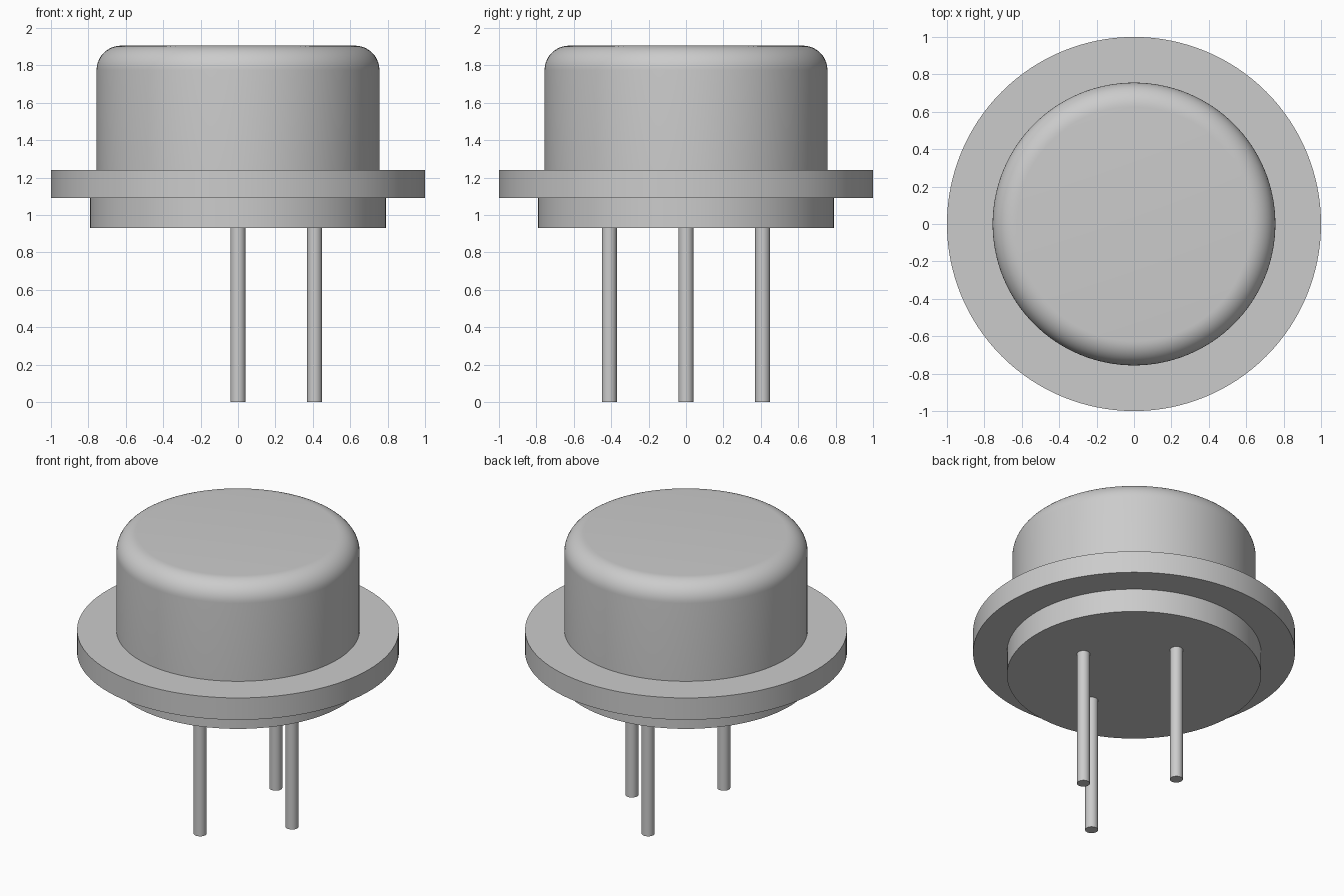
import bpy
import bmesh
from math import sin, cos, pi, radians

cube = bpy.data.objects.get("Cube")
if cube:
    bpy.data.objects.remove(cube)

metal = bpy.data.materials.new("grey metal")
metal.use_nodes = True
GREY = (0.6, 0.6, 0.6, 1)
metal.diffuse_color = GREY
metal.node_tree.nodes["Principled BSDF"].inputs["Base Color"].default_value = GREY


def lathe(name, profile, segments, location=(0, 0, 0)):
    """Spin an (r, z) profile, whose ends lie on the axis, into a closed solid."""
    bm = bmesh.new()
    verts = [bm.verts.new((r, 0, z)) for r, z in profile]
    edges = [bm.edges.new(pair) for pair in zip(verts, verts[1:])]
    bmesh.ops.spin(bm, geom=verts + edges, cent=(0, 0, 0), axis=(0, 0, 1),
                   angle=2 * pi, steps=segments, use_duplicate=False)
    bmesh.ops.remove_doubles(bm, verts=bm.verts, dist=0.0001)
    bmesh.ops.recalc_face_normals(bm, faces=bm.faces)
    mesh = bpy.data.meshes.new(name)
    bm.to_mesh(mesh)
    bm.free()
    mesh.materials.append(metal)
    obj = bpy.data.objects.new(name, mesh)
    bpy.context.collection.objects.link(obj)
    obj.location = location
    bpy.ops.object.select_all(action="DESELECT")
    obj.select_set(True)
    bpy.context.view_layer.objects.active = obj
    bpy.ops.object.shade_smooth_by_angle(angle=radians(30))
    return obj


# Header: wide flange with a narrower round base below it
BASE_Z, FLANGE_Z, CAP_Z = 0.93, 1.09, 1.24
lathe("header_flange", [(0, BASE_Z), (0.79, BASE_Z), (0.79, FLANGE_Z),
                        (1, FLANGE_Z), (1, CAP_Z), (0, CAP_Z)], 128)

# Cap: cylinder with a rounded shoulder
RADIUS, TOP, FILLET = 0.756, 1.905, 0.13
shoulder = [(RADIUS - FILLET + FILLET * cos(a), TOP - FILLET + FILLET * sin(a))
            for a in (i * pi / 24 for i in range(13))]
lathe("cap", [(0, CAP_Z), (RADIUS, CAP_Z)] + shoulder + [(0, TOP)], 128)

# Three lead pins, one on the +x side and one at each end of y
PIN_R, SPREAD = 0.04, 0.41
pin = [(0, 0), (PIN_R, 0), (PIN_R, BASE_Z), (0, BASE_Z)]
for name, angle in (("front_pin", -pi / 2), ("left_pin", 0), ("back_pin", pi / 2)):
    lathe(name, pin, 32, (SPREAD * cos(angle), SPREAD * sin(angle), 0))
